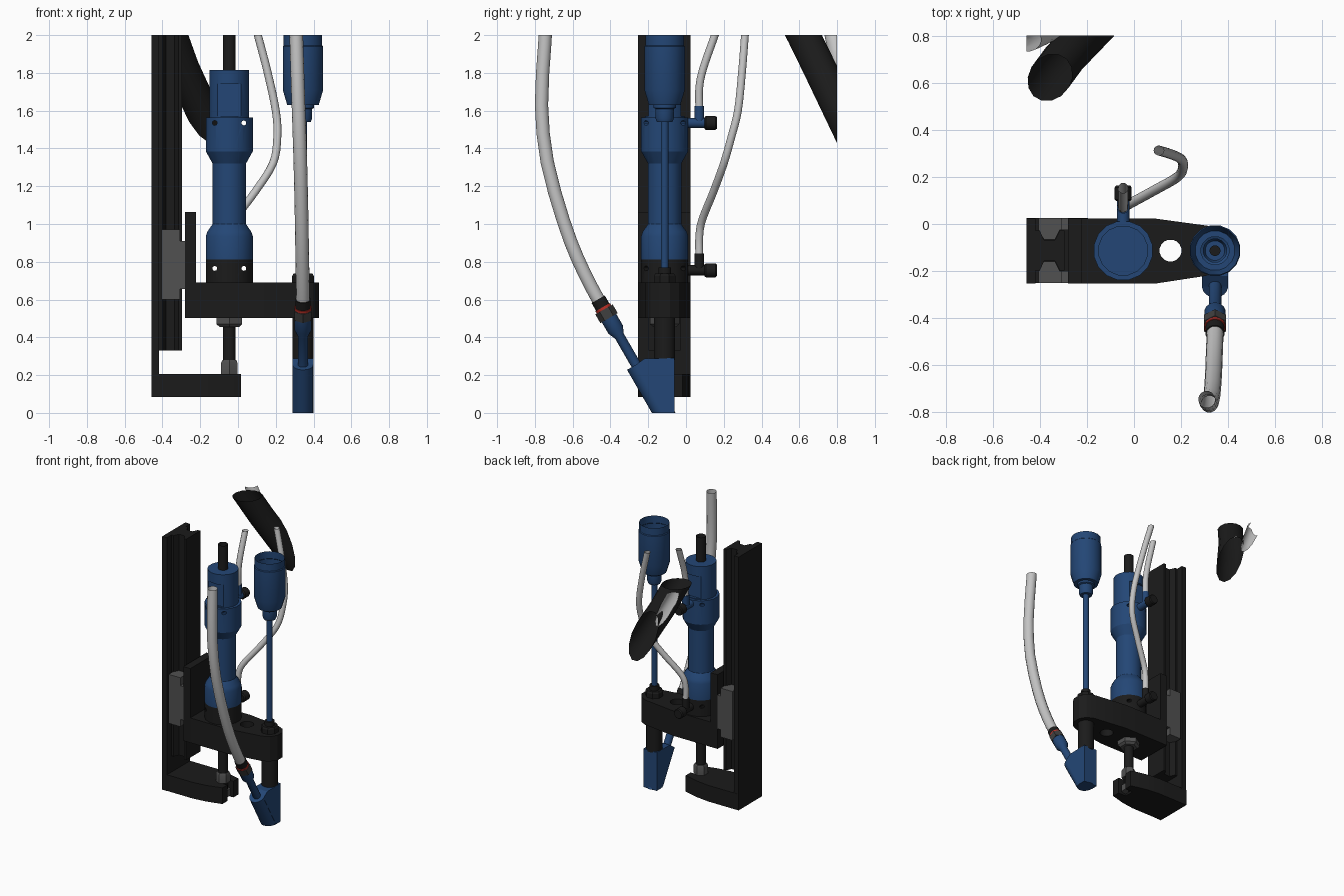
import bpy, bmesh, math
from mathutils import Vector

if "Cube" in bpy.data.objects:
    bpy.data.objects.remove(bpy.data.objects["Cube"])

def material(name, rgb):
    m = bpy.data.materials.new(name)
    m.diffuse_color = (*rgb, 1)
    m.use_nodes = True
    m.node_tree.nodes["Principled BSDF"].inputs["Base Color"].default_value = m.diffuse_color
    return m

BLACK = material("black", (0.011, 0.011, 0.011))
BLUE = material("blue", (0.017, 0.062, 0.18))
GREY = material("grey", (0.082, 0.082, 0.082))
HOSE = material("hose_white", (0.55, 0.55, 0.55))
RED = material("red", (0.5, 0.03, 0.02))
DARK = material("dark_metal", (0.05, 0.05, 0.05))

def shade(me):
    for p in me.polygons:
        p.use_smooth = True
    me.set_sharp_from_angle(angle=math.radians(27))

def finish(name, bm, mat):
    bmesh.ops.recalc_face_normals(bm, faces=bm.faces)
    me = bpy.data.meshes.new(name)
    bm.to_mesh(me)
    bm.free()
    me.materials.append(mat)
    shade(me)
    ob = bpy.data.objects.new(name, me)
    bpy.context.collection.objects.link(ob)
    return ob

def clip(bm, co, no, fill=False):
    geom = bm.verts[:] + bm.edges[:] + bm.faces[:]
    cut = bmesh.ops.bisect_plane(bm, geom=geom, plane_co=co, plane_no=no, clear_outer=True)["geom_cut"]
    if fill:
        bmesh.ops.edgeloop_fill(bm, edges=[e for e in cut if isinstance(e, bmesh.types.BMEdge)])

def skin(bm, rings, start, end):
    n = len(rings[0])
    for a, b in zip(rings, rings[1:]):
        for i in range(n):
            bm.faces.new((a[i], a[(i + 1) % n], b[(i + 1) % n], b[i]))
    if start:
        bm.faces.new(rings[0])
    if end:
        bm.faces.new(rings[-1])

def lathe(name, origin, profile, mat, sides=16, axis=(0, 0, 1), floor=False, top=True):
    """Turned part: profile is (radius, distance along axis)."""
    bm = bmesh.new()
    q = Vector(axis).to_track_quat('Z', 'Y')
    rings = []
    for r, h in profile:
        angles = [math.tau * (i + 0.5) / sides for i in range(sides)]
        rings.append([bm.verts.new(Vector(origin) + q @ Vector((r * math.cos(a), r * math.sin(a), h)))
                      for a in angles])
    skin(bm, rings, True, top)
    if floor:
        clip(bm, (0, 0, 0), (0, 0, -1), True)
    return finish(name, bm, mat)

def prism(name, pts, lo, hi, mat, along='z'):
    """Extruded outline: (x, y) along z, or (y, z) along x."""
    bm = bmesh.new()
    put = (lambda p, h: (p[0], p[1], h)) if along == 'z' else (lambda p, h: (h, p[0], p[1]))
    skin(bm, [[bm.verts.new(put(p, h)) for p in pts] for h in (lo, hi)], True, True)
    return finish(name, bm, mat)

def box(name, x0, x1, y0, y1, z0, z1, mat):
    return prism(name, [(x0, y0), (x1, y0), (x1, y1), (x0, y1)], z0, z1, mat)

def tube(name, pts, r, mat, sides=14, steps=4):
    """Open hose along a smooth path, cut off at the model's bounds."""
    p = [Vector(v) for v in pts]
    p = [2 * p[0] - p[1]] + p + [2 * p[-1] - p[-2]]
    path = []
    for a, b, c, d in zip(p, p[1:], p[2:], p[3:]):
        for k in range(steps):
            t = k / steps
            path.append(0.5 * (2 * b + (c - a) * t + (2 * a - 5 * b + 4 * c - d) * t ** 2
                               + (3 * b - a - 3 * c + d) * t ** 3))
    path.append(p[-2])
    bm = bmesh.new()
    rings = []
    for i, c in enumerate(path):
        t = (path[min(i + 1, len(path) - 1)] - path[max(i - 1, 0)]).normalized()
        u = (Vector((1, 0, 0)) - t * t.x).normalized()
        v = t.cross(u)
        rings.append([bm.verts.new(c + r * (math.cos(math.tau * k / sides) * u + math.sin(math.tau * k / sides) * v))
                      for k in range(sides)])
    skin(bm, rings, False, False)
    clip(bm, (0, 0, 2), (0, 0, 1))
    clip(bm, (0, 0.8, 0), (0, 1, 0))
    clip(bm, (-0.457, 0, 0), (-1, 0, 0))
    return finish(name, bm, mat)

def cut(ob, cutter):
    cutter.hide_render = True
    mod = ob.modifiers.new("cut", 'BOOLEAN')
    mod.object = cutter
    mod.solver = 'EXACT'
    bpy.context.view_layer.objects.active = ob
    bpy.ops.object.modifier_apply(modifier=mod.name)
    bpy.data.objects.remove(cutter)
    shade(ob.data)

CX, CY = -0.046, -0.113     # main cylinder axis
NX = 0.344                  # side nozzle axis
Y0, Y1 = -0.253, 0.023

# Rail, its back plate, foot bracket and sliding carriage
box("rail_back_plate", -0.457, -0.418, Y0, Y1, 0.085, 2, BLACK)
half = [(-0.42, 0.085), (-0.4, 0.085), (-0.382, 0.045), (-0.335, 0.045), (-0.315, 0.085), (-0.296, 0.085)]
prism("guide_rail", [(x, CY + w) for x, w in half] + [(x, CY - w) for x, w in reversed(half)], 0.33, 2, BLACK)
half = [(-0.457, 0.138), (-0.2, 0.138), (-0.1, 0.125), (0.015, 0.095), (0.015, 0.036), (-0.05, 0.036)]
prism("foot_bracket", [(x, CY + w) for x, w in half] + [(x, CY - w) for x, w in reversed(half)], 0.085, 0.207, BLACK)
for tag, s in (("front", -1), ("back", 1)):
    for part, x1, z0, z1 in (("end_caps", -0.307, 0.6, 0.97), ("block", -0.28, 0.655, 0.91)):
        prism("carriage_%s_%s" % (part, tag),
              [(-0.405, CY + s * 0.138), (x1, CY + s * 0.138), (x1, CY + s * 0.087), (-0.315, CY + s * 0.087),
               (-0.335, CY + s * 0.047), (-0.382, CY + s * 0.047), (-0.405, CY + s * 0.087)], z0, z1, GREY)

# Support arm with rounded end and a through hole
arc = [math.radians(a) for a in range(-80, 81, 32)]
arm = prism("support_arm", [(-0.28, Y0), (0.09, Y0)]
            + [(0.332 + 0.102 * math.cos(a), CY + 0.102 * math.sin(a)) for a in arc]
            + [(0.09, Y1), (-0.28, Y1)], 0.502, 0.69, BLACK)
cut(arm, lathe("hole_cutter", (0.155, CY, 0), [(0.047, 0.4), (0.047, 0.8)], BLACK))
box("arm_upright", -0.28, -0.222, Y0, Y1, 0.502, 1.063, BLACK)

# Main cylinder with cross holes and wrench flats
base = lathe("cylinder_base", (CX, CY, 0), [(0.127, 0.69), (0.127, 0.812)], BLACK)
body = lathe("cylinder_body", (CX, CY, 0),
             [(0.127, 0.812), (0.127, 0.935), (0.118, 0.96), (0.09, 1.0), (0.09, 1.32), (0.127, 1.385),
              (0.127, 1.565), (0.107, 1.565), (0.107, 1.815)], BLUE)
for ob, z in ((base, 0.765), (body, 1.535)):
    for s in (-1, 1):
        cut(ob, lathe("hole_cutter", (CX + s * 0.077, CY, z), [(0.013, -0.3), (0.013, 0.3)], BLACK, 10, (0, 1, 0)))
for s in (-1, 1):
    y = sorted((CY + s * 0.086, CY + s * 0.2))
    cut(body, box("flat_cutter", CX - 0.2, CX + 0.2, y[0], y[1], 1.572, 1.74, BLUE))
lathe("piston_rod_top", (CX, CY, 0), [(0.034, 1.8), (0.034, 2)], BLACK, top=False)
lathe("piston_rod_bottom", (CX, CY, 0), [(0.034, 0.1), (0.034, 0.51)], BLACK)
lathe("arm_nut", (CX, CY, 0), [(0.06, 0.455), (0.078, 0.47), (0.078, 0.502)], GREY, 6)
lathe("foot_nut", (CX, CY, 0), [(0.05, 0.207), (0.05, 0.265), (0.042, 0.28)], GREY, 6)
lathe("foot_nut_lower", (CX, CY, 0), [(0.05, 0.1), (0.05, 0.15)], GREY, 6)

# Air fittings on the back of the cylinder
for tag, z, mat in (("upper", 1.535, BLUE), ("lower", 0.755, BLACK)):
    lathe("fitting_body_" + tag, (CX, 0, z), [(0.027, -0.03), (0.027, 0.11)], mat, 14, (0, 1, 0))
    lathe("fitting_elbow_" + tag, (CX, 0.07, z), [(0.026, 0), (0.026, 0.09)], mat, 14)
    lathe("fitting_cap_" + tag, (CX, 0, z), [(0.03, 0.097), (0.037, 0.105), (0.037, 0.155), (0.031, 0.163)],
          BLACK, 14, (0, 1, 0))
tube("air_hose_upper", [(CX, 0.07, 1.61), (CX, 0.07, 1.72), (CX, 0.09, 1.82), (CX, 0.135, 1.95),
                        (CX, 0.175, 2.06)], 0.021, HOSE)
tube("air_hose_lower", [(CX, 0.07, 0.83), (CX, 0.07, 0.93), (-0.02, 0.085, 1.02), (0.09, 0.145, 1.17),
                        (0.185, 0.2, 1.32), (0.208, 0.24, 1.46), (0.2, 0.275, 1.6), (0.155, 0.297, 1.81),
                        (0.105, 0.312, 2.0), (0.08, 0.32, 2.1)], 0.021, HOSE)

# Side unit: open thin cup, rod, sleeve through the arm
lathe("side_cup", (NX, CY, 0),
      [(0.042, 1.54), (0.05, 1.56), (0.05, 1.61), (0.06, 1.615), (0.06, 1.63), (0.085, 1.63), (0.109, 1.71),
       (0.109, 1.94), (0.104, 1.945), (0.104, 2.0)], BLUE, top=False)
lathe("side_cup_core", (NX, CY, 0), [(0.023, 1.545), (0.023, 1.62)], BLACK)
lathe("side_rod", (NX, CY, 0), [(0.021, 0.7), (0.021, 1.56)], BLUE)
lathe("side_rod_nut", (NX, CY, 0), [(0.062, 0.69), (0.062, 0.725), (0.054, 0.737)], BLACK, 8)
lathe("side_rod_collar", (NX, CY, 0), [(0.034, 0.73), (0.034, 0.77)], BLACK)
lathe("side_sleeve", (NX, CY, 0), [(0.057, 0.28), (0.057, 0.51)], BLACK)

# Nozzle block: squared back, rounded front along the slanted inlet
prism("nozzle_block", [(-0.265, 0.255), (-0.22, 0.287), (-0.062, 0.29), (-0.062, 0), (-0.118, 0)],
      NX - 0.056, NX + 0.056, BLUE, 'x')
AX = Vector((0, 0.5, -0.866))
FACE = Vector((NX, -0.265, 0.255))
lathe("nozzle_round_front", FACE, [(0.055, 0), (0.055, 0.42)], BLUE, 20, AX, True)
lathe("inlet_pipe", FACE, [(0.045, -0.285), (0.045, -0.215), (0.027, -0.175), (0.027, 0.03)], BLUE, 16, AX)
lathe("inlet_nut", FACE, [(0.053, -0.338), (0.053, -0.285)], DARK, 6, AX)
lathe("inlet_red_ring", FACE, [(0.045, -0.352), (0.045, -0.338)], RED, 16, AX)
lathe("inlet_hose_clamp", FACE, [(0.041, -0.4), (0.041, -0.352)], BLACK, 16, AX)
tube("feed_hose", [(NX, -0.45, 0.575), (0.343, -0.5, 0.665), (0.34, -0.575, 0.82), (0.337, -0.65, 1.02),
                   (0.33, -0.735, 1.33), (0.32, -0.765, 1.63), (0.31, -0.748, 1.95), (0.305, -0.735, 2.15)],
     0.036, HOSE, 14, 2)

# Cut-off cable sleeve and the hose beside it
tube("cable_sleeve", [(-0.42, 0.53, 2.18), (-0.357, 0.622, 2.0), (-0.296, 0.705, 1.83), (-0.195, 0.81, 1.61),
                      (-0.09, 0.92, 1.38)], 0.09, BLACK, 14, 1)
tube("sleeve_hose", [(-0.5, 0.76, 2.1), (-0.43, 0.785, 1.97), (-0.36, 0.82, 1.83), (-0.27, 0.87, 1.66)],
     0.046, HOSE, 14, 2)
